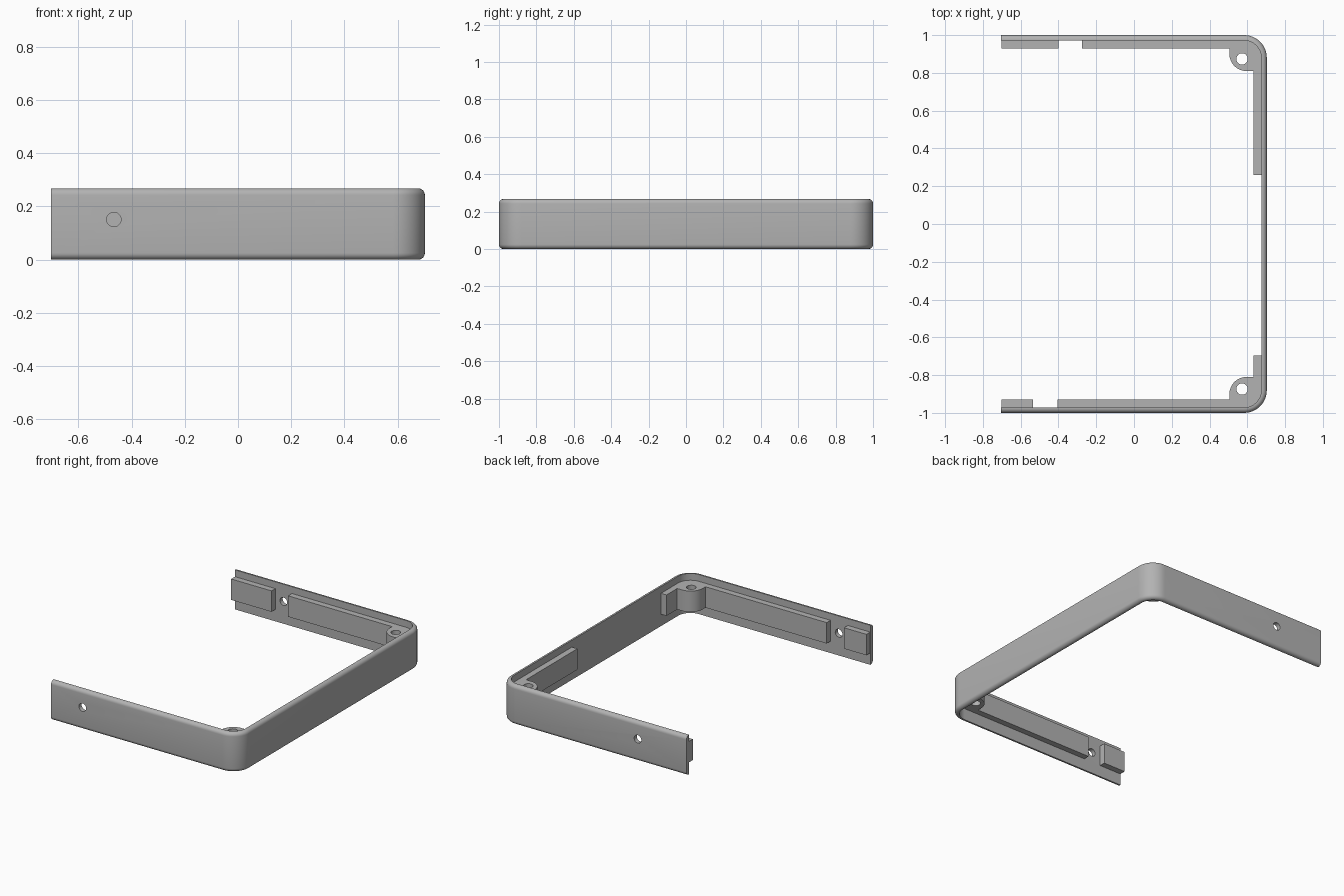
import bpy, bmesh
from math import pi, sin, cos
from mathutils import Matrix, Vector

cube = bpy.data.objects.get("Cube")
if cube:
    bpy.data.objects.remove(cube, do_unlink=True)

grey = bpy.data.materials.new("plain grey")
grey.use_nodes = True
colour = (0.45, 0.45, 0.45, 1)
grey.diffuse_color = colour
grey.node_tree.nodes["Principled BSDF"].inputs["Base Color"].default_value = colour

END, SIDE, HEIGHT = 0.703, 1.0, 0.268      # half width, half depth, height
WALL, FILLET, CORNER = 0.029, 0.025, 0.12
RIB_LOW, RIB_TOP = 0.08, 0.222
MID = (RIB_LOW + RIB_TOP) / 2
CX, CY = END - CORNER, SIDE - CORNER       # centre of the plan corner


def finish(bm, name):
    bmesh.ops.recalc_face_normals(bm, faces=bm.faces)
    mesh = bpy.data.meshes.new(name)
    bm.to_mesh(mesh)
    bm.free()
    obj = bpy.data.objects.new(name, mesh)
    bpy.context.collection.objects.link(obj)
    mesh.materials.append(grey)
    return obj


def activate(obj):
    bpy.ops.object.select_all(action='DESELECT')
    obj.select_set(True)
    bpy.context.view_layer.objects.active = obj


def smooth(obj):
    activate(obj)
    bpy.ops.object.shade_smooth_by_angle(angle=pi / 6)


def arc(cx, cy, r, start, stop, steps):
    angles = [start + (stop - start) * i / steps for i in range(steps + 1)]
    return [(cx + r * cos(a), cy + r * sin(a)) for a in angles]


def box(name, x0, x1, y0, y1):
    bm = bmesh.new()
    size = Matrix.Diagonal((x1 - x0, y1 - y0, RIB_TOP - RIB_LOW, 1))
    place = Matrix.Translation(((x0 + x1) / 2, (y0 + y1) / 2, MID))
    bmesh.ops.create_cube(bm, size=1, matrix=place @ size)
    return finish(bm, name)


def drill(obj, radius, centre, turn=Matrix()):
    bm = bmesh.new()
    bmesh.ops.create_cone(bm, cap_ends=True, segments=32, radius1=radius, radius2=radius,
                          depth=0.5, matrix=Matrix.Translation(centre) @ turn)
    cutter = finish(bm, "hole_cutter")
    cutter.hide_render = True
    mod = obj.modifiers.new("hole", 'BOOLEAN')
    mod.operation, mod.object, mod.solver = 'DIFFERENCE', cutter, 'EXACT'
    activate(obj)
    bpy.ops.object.modifier_apply(modifier=mod.name)
    bpy.data.objects.remove(cutter, do_unlink=True)


# Wall: a section with rounded outer edges swept round three sides
section = [(WALL, 0)] + arc(FILLET, FILLET, FILLET, 1.5 * pi, pi, 6)
section += arc(FILLET, HEIGHT - FILLET, FILLET, pi, pi / 2, 6) + [(WALL, HEIGHT)]
stations = [((-END, -CY), -pi / 2)]
stations += [((CX, -CY), -pi / 2 + pi / 2 * i / 12) for i in range(13)]
stations += [((CX, CY), pi / 2 * i / 12) for i in range(13)]
stations += [((-END, CY), pi / 2)]
bm = bmesh.new()
rings = []
for (x, y), a in stations:
    rings.append([bm.verts.new((x + (CORNER - d) * cos(a), y + (CORNER - d) * sin(a), z))
                  for d, z in section])
count = len(section)
for one, two in zip(rings, rings[1:]):
    for i in range(count):
        j = (i + 1) % count
        bm.faces.new((one[i], one[j], two[j], two[i]))
bm.faces.new(rings[0])
bm.faces.new(rings[-1])
wall = finish(bm, "wall")

# Round holes through the two arms
sideways = Matrix.Rotation(pi / 2, 4, 'X')
drill(wall, 0.027, (-0.467, -SIDE, MID), sideways)
drill(wall, 0.027, (-0.338, SIDE, MID), sideways)
smooth(wall)

# Ribs along the inside of each arm, broken at the holes
RIB = 0.07
for side, sign, gap in (("front", -1, (-0.535, -0.405)), ("back", 1, (-0.4, -0.275))):
    y0, y1 = sorted((sign * (SIDE - RIB), sign * (SIDE - WALL / 2)))
    box(side + "_end_rib", -END + 0.0005, gap[0], y0, y1)
    box(side + "_long_rib", gap[1], 0.55, y0, y1)
box("cross_rib_back", END - RIB, END - WALL / 2, 0.26, 0.85)
box("cross_rib_front", END - RIB, END - WALL / 2, -0.85, -0.695)

# Screw bosses filling the inner corners
for side, sign in (("front", -1), ("back", 1)):
    outline = arc(0.595, 0.9, 0.09, pi, 1.5 * pi, 12)
    outline += [(END - RIB, 0.81), (END - WALL / 2, 0.81)]
    outline += arc(CX, CY, CORNER - WALL / 2, 0, pi / 2, 10)
    outline += [(0.505, SIDE - WALL / 2)]
    bm = bmesh.new()
    face = bm.faces.new([bm.verts.new((x, sign * y, RIB_LOW)) for x, y in outline])
    grown = bmesh.ops.extrude_face_region(bm, geom=[face])["geom"]
    bmesh.ops.translate(bm, vec=Vector((0, 0, RIB_TOP - RIB_LOW)),
                        verts=[g for g in grown if isinstance(g, bmesh.types.BMVert)])
    if not any(f.is_valid and all(abs(v.co.z - RIB_LOW) < 1e-5 for v in f.verts)
               for f in bm.faces):
        bmesh.ops.holes_fill(bm, edges=bm.edges, sides=0)
    boss = finish(bm, side + "_screw_boss")
    drill(boss, 0.03, (0.572, sign * 0.874, MID))
    smooth(boss)
